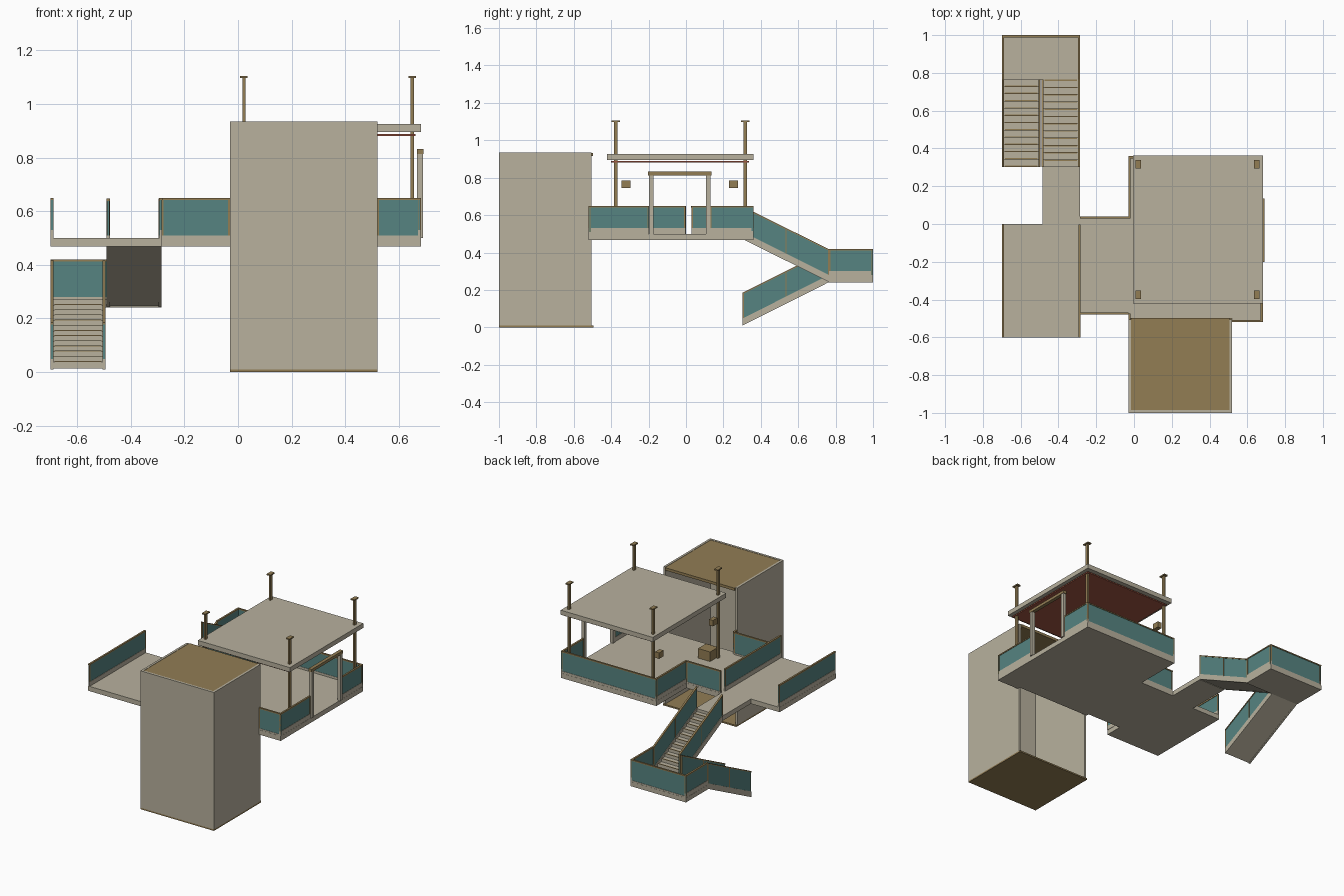
import bpy
import math
from mathutils import Vector

if "Cube" in bpy.data.objects:
    bpy.data.objects.remove(bpy.data.objects["Cube"])


def material(name, r, g, b):
    m = bpy.data.materials.new(name)
    m.diffuse_color = (*[((c / 255 + 0.055) / 1.055) ** 2.4 for c in (r, g, b)], 1)
    m.use_nodes = True
    m.node_tree.nodes["Principled BSDF"].inputs["Base Color"].default_value = m.diffuse_color
    return m


BEIGE = material("beige concrete", 184, 177, 158)
BROWN = material("brown trim", 146, 125, 84)
TEAL = material("teal glass", 86, 132, 129)
RED = material("dark red ceiling", 160, 86, 66)


def mesh(name, verts, faces, mat):
    me = bpy.data.meshes.new(name)
    me.from_pydata(verts, [], faces)
    me.materials.append(mat)
    ob = bpy.data.objects.new(name, me)
    bpy.context.collection.objects.link(ob)
    return ob


BOX = [(0, 3, 2, 1), (4, 5, 6, 7), (0, 1, 5, 4), (1, 2, 6, 5), (2, 3, 7, 6), (3, 0, 4, 7)]


def box(name, x0, x1, y0, y1, z0, z1, mat):
    plan = [(x0, y0), (x1, y0), (x1, y1), (x0, y1)]
    return mesh(name, [(x, y, z) for z in (z0, z1) for x, y in plan], BOX, mat)


def strip(name, p, q, lo, hi, t, mat):
    """Upright band that follows the line p-q, sloped or level."""
    p, q = Vector(p), Vector(q)
    d = (q - p).to_2d().normalized()
    n = Vector((d.y, -d.x, 0)) * t / 2
    plan = [p + n, q + n, q - n, p - n]
    return mesh(name, [v + Vector((0, 0, h)) for h in (lo, hi) for v in plan], BOX, mat)


def rail(name, p, q, kerb=0.01, height=0.15, posts=2):
    """Glass balustrade with kerb, handrail and posts."""
    strip(name + "_kerb", p, q, 0, kerb, 0.01, BEIGE)
    strip(name + "_glass", p, q, kerb, height - 0.008, 0.006, TEAL)
    strip(name + "_handrail", p, q, height - 0.008, height, 0.012, BROWN)
    p, q = Vector(p), Vector(q)
    step = (q - p).normalized() * 0.007
    for i in range(posts):
        a = p + (q - p - step) * i / (posts - 1)
        strip(name + "_post", a, a + step, kerb, height - 0.008, 0.01, BROWN)


def flight(name, x0, x1, y_top, y_low, z_top, z_low, n=12):
    """Stair flight with stepped top, sloped soffit, nosings and two rails."""
    dy, dz = (y_low - y_top) / n, (z_top - z_low) / n
    prof = [(y_top, z_top)]
    for i in range(n):
        y, z = y_top + i * dy, z_top - (i + 1) * dz
        prof += [(y, z), (y + dy, z)]
    prof += [(y_low, z_low - 0.025), (y_top, z_top - 0.028)]
    k = len(prof)
    verts = [(x, y, z) for x in (x0, x1) for y, z in prof]
    faces = [tuple(range(k)), tuple(reversed(range(k, 2 * k)))]
    faces += [(i, i + k, (i + 1) % k + k, (i + 1) % k) for i in range(k)]
    ob = mesh(name, verts, faces, BEIGE)
    if dy < 0:
        ob.data.flip_normals()
    for i in range(n):
        ye, z = y_top + (i + 1) * dy, z_top - (i + 1) * dz
        ya, yb = sorted((ye, ye - math.copysign(0.007, dy)))
        box(name + "_nosing", x0 + 0.01, x1 - 0.01, ya, yb, z, z + 0.003, BROWN)
    for x in (x0, x1):
        a, b = (x, y_top, z_top), (x, y_low, z_low)
        strip(name + "_stringer", a, b, -0.028, 0.01, 0.012, BEIGE)
        rail(name + "_rail", a, b, 0.01, 0.147, 3)


# Tower: open at the back, brown floor and roof
box("tower_front_wall", -0.03, 0.52, -1, -0.985, 0.01, 0.935, BEIGE)
for x in (-0.03, 0.505):
    box("tower_side_wall", x, x + 0.015, -0.985, -0.505, 0.01, 0.935, BEIGE)
box("tower_floor", -0.03, 0.52, -1, -0.495, 0, 0.01, BROWN)
box("tower_roof", -0.015, 0.505, -0.985, -0.497, 0.915, 0.933, BROWN)

# Decks
Z0, Z1 = 0.468, 0.5
box("main_deck", -0.03, 0.683, -0.5, 0.36, Z0, Z1, BEIGE)
box("main_deck_corner", 0.52, 0.683, -0.52, -0.5, Z0, Z1, BEIGE)
box("link_deck", -0.285, -0.03, -0.48, 0.04, Z0, Z1, BEIGE)
box("left_deck", -0.7, -0.285, -0.6, 0, Z0, Z1, BEIGE)
box("stair_bridge", -0.485, -0.285, 0, 0.305, Z0, Z1, BEIGE)

# Deck balustrades
rail("left_rail", (-0.694, -0.6, Z1), (-0.694, 0, Z1), 0.03)
rail("inner_rail", (-0.288, -0.6, Z1), (-0.288, -0.003, Z1), 0.03)
rail("link_back_rail", (-0.285, 0.034, Z1), (-0.03, 0.034, Z1))
rail("link_front_rail", (-0.285, -0.474, Z1), (-0.03, -0.474, Z1))
rail("deck_left_rail", (-0.024, 0.03, Z1), (-0.024, 0.36, Z1), 0.03)
rail("deck_left_stub", (-0.024, -0.51, Z1), (-0.024, -0.475, Z1), 0.03)
rail("deck_back_rail", (-0.03, 0.354, Z1), (0.683, 0.354, Z1), 0.015)
rail("deck_right_rail_back", (0.677, 0.13, Z1), (0.677, 0.36, Z1), 0.03)
rail("deck_right_rail_front", (0.677, -0.52, Z1), (0.677, -0.2, Z1), 0.03)
rail("deck_front_rail", (0.52, -0.514, Z1), (0.683, -0.514, Z1))

# Portal on the right edge
for y in (-0.197, 0.108):
    box("portal_post", 0.668, 0.69, y, y + 0.022, Z1, 0.813, BEIGE)
box("portal_beam", 0.668, 0.692, -0.202, 0.135, 0.813, 0.832, BROWN)

# Canopy with ceiling panel and four masts
box("canopy", -0.005, 0.683, -0.422, 0.362, 0.895, 0.926, BEIGE)
box("canopy_ceiling", 0.018, 0.663, -0.4, 0.338, 0.881, 0.889, RED)
for x in (0.022, 0.65):
    for y in (-0.375, 0.317):
        box("mast", x - 0.006, x + 0.006, y - 0.01, y + 0.01, Z1, 1.097, BROWN)
        box("mast_cap", x - 0.014, x + 0.014, y - 0.023, y + 0.023, 1.097, 1.105, BROWN)

# Small boxes beside the masts and a crate on the deck
for y in (-0.345, 0.23):
    box("mast_box", 0.007, 0.037, y, y + 0.047, 0.745, 0.785, BROWN)
box("deck_crate", 0.03, 0.12, -0.385, -0.3, Z1, 0.565, BROWN)

# Stairs and landing
L = 0.27
flight("upper_stairs", -0.484, -0.291, 0.303, 0.765, Z1, L)
flight("lower_stairs", -0.694, -0.5, 0.765, 0.303, L, 0.038)
box("landing", -0.7, -0.285, 0.762, 1, 0.24, L, BEIGE)
rail("landing_back_rail", (-0.7, 0.994, L), (-0.285, 0.994, L), 0.01)
for x in (-0.694, -0.291):
    rail("landing_side_rail", (x, 0.765, L), (x, 1, L), 0.03)
